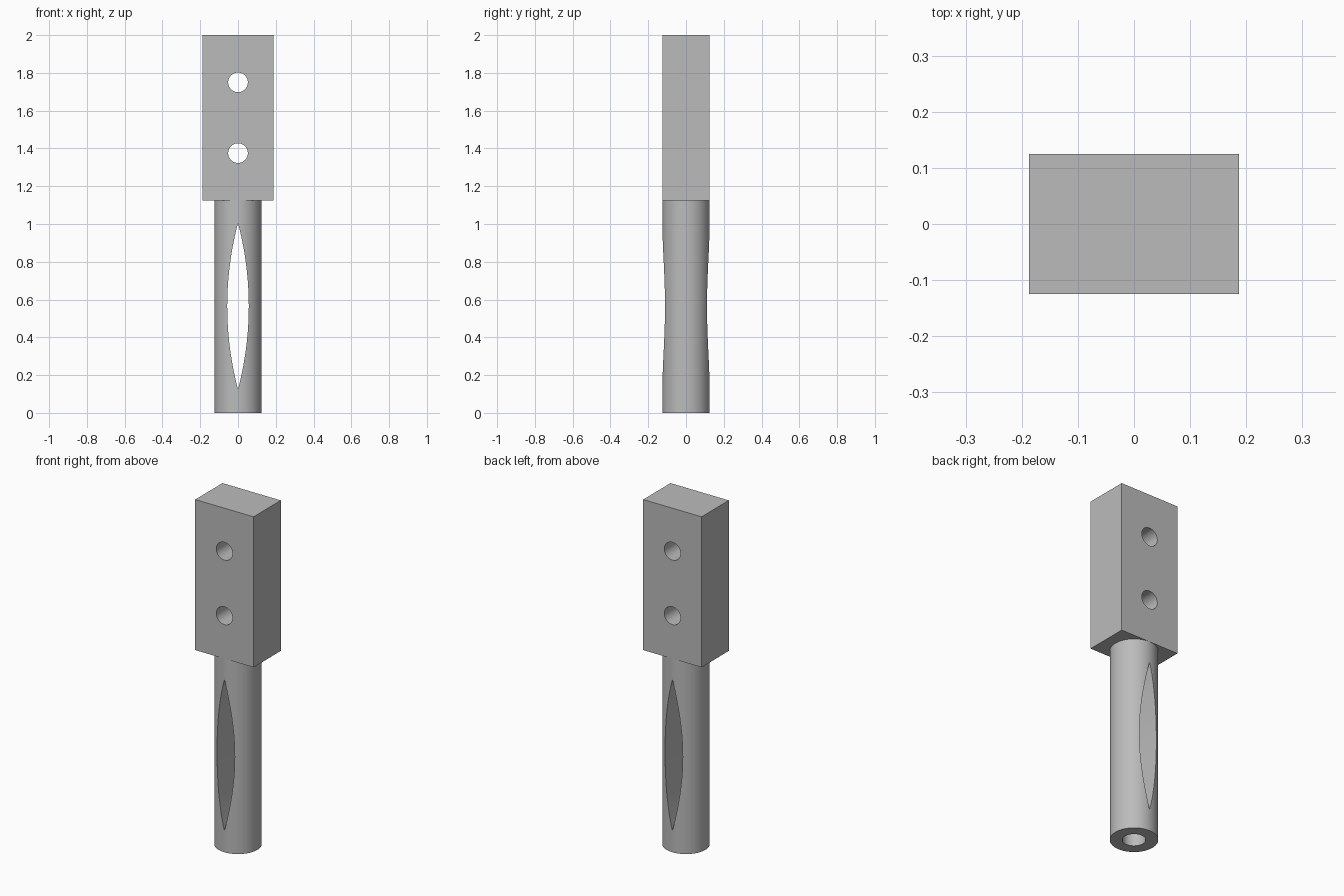
import bpy
import bmesh
from math import asin, sin, cos, pi

if "Cube" in bpy.data.objects:
    bpy.data.objects.remove(bpy.data.objects["Cube"])

steel = bpy.data.materials.new("plain grey")
steel.use_nodes = True
GREY = (0.5, 0.5, 0.5, 1)
steel.diffuse_color = GREY
steel.node_tree.nodes["Principled BSDF"].inputs["Base Color"].default_value = GREY


def cylinder(name, radius, depth, location, rotation=(0, 0, 0), sides=96):
    bpy.ops.mesh.primitive_cylinder_add(vertices=sides, radius=radius, depth=depth,
                                        location=location, rotation=rotation)
    obj = bpy.context.object
    obj.name = name
    return obj


def lens_cutter(name, bottom, top, half_width, reach):
    """Pointed lens made of two equal arcs, extruded front to back."""
    half = (top - bottom) / 2
    middle = (top + bottom) / 2
    radius = (half ** 2 + half_width ** 2) / (2 * half_width)
    limit = asin(half / radius)
    steps = 32
    outline = []
    for side in (1, -1):
        for i in range(steps):
            a = side * limit * (2 * i / steps - 1)
            outline.append((side * (radius * cos(a) - radius + half_width),
                            middle + radius * sin(a)))
    bm = bmesh.new()
    face = bm.faces.new([bm.verts.new((x, -reach, z)) for x, z in outline])
    new = bmesh.ops.extrude_face_region(bm, geom=[face])["geom"]
    verts = [v for v in new if isinstance(v, bmesh.types.BMVert)]
    bmesh.ops.translate(bm, verts=verts, vec=(0, 2 * reach, 0))
    bmesh.ops.recalc_face_normals(bm, faces=bm.faces)
    mesh = bpy.data.meshes.new(name)
    bm.to_mesh(mesh)
    bm.free()
    obj = bpy.data.objects.new(name, mesh)
    bpy.context.collection.objects.link(obj)
    return obj


def cut(target, cutters):
    for cutter in cutters:
        cutter.hide_render = True
        bpy.ops.object.select_all(action="DESELECT")
        target.select_set(True)
        bpy.context.view_layer.objects.active = target
        mod = target.modifiers.new("cut", "BOOLEAN")
        mod.operation = "DIFFERENCE"
        mod.solver = "EXACT"
        mod.object = cutter
        bpy.ops.object.modifier_apply(modifier=mod.name)
        bpy.data.objects.remove(cutter)
    target.data.materials.clear()
    target.data.materials.append(steel)
    bpy.ops.object.shade_smooth_by_angle(angle=pi / 6)


# Rectangular head with two cross holes
bpy.ops.mesh.primitive_cube_add(size=1, location=(0, 0, 1.5625))
head = bpy.context.object
head.name = "mounting_block"
head.scale = (0.375, 0.25, 0.875)
bpy.ops.object.transform_apply(location=False, rotation=False, scale=True)
cut(head, [cylinder("bolt_hole", 0.052, 1, (0, 0, z), (pi / 2, 0, 0), 64)
           for z in (1.375, 1.75)])

# Round shank with a pointed through slot and a short bore in its lower end
shank = cylinder("shank", 0.125, 1.125, (0, 0, 0.5625))
cut(shank, [lens_cutter("slot_cutter", 0.125, 1.005, 0.057, 0.3),
            cylinder("bore_cutter", 0.0605, 0.4, (0, 0, -0.01), sides=64)])
